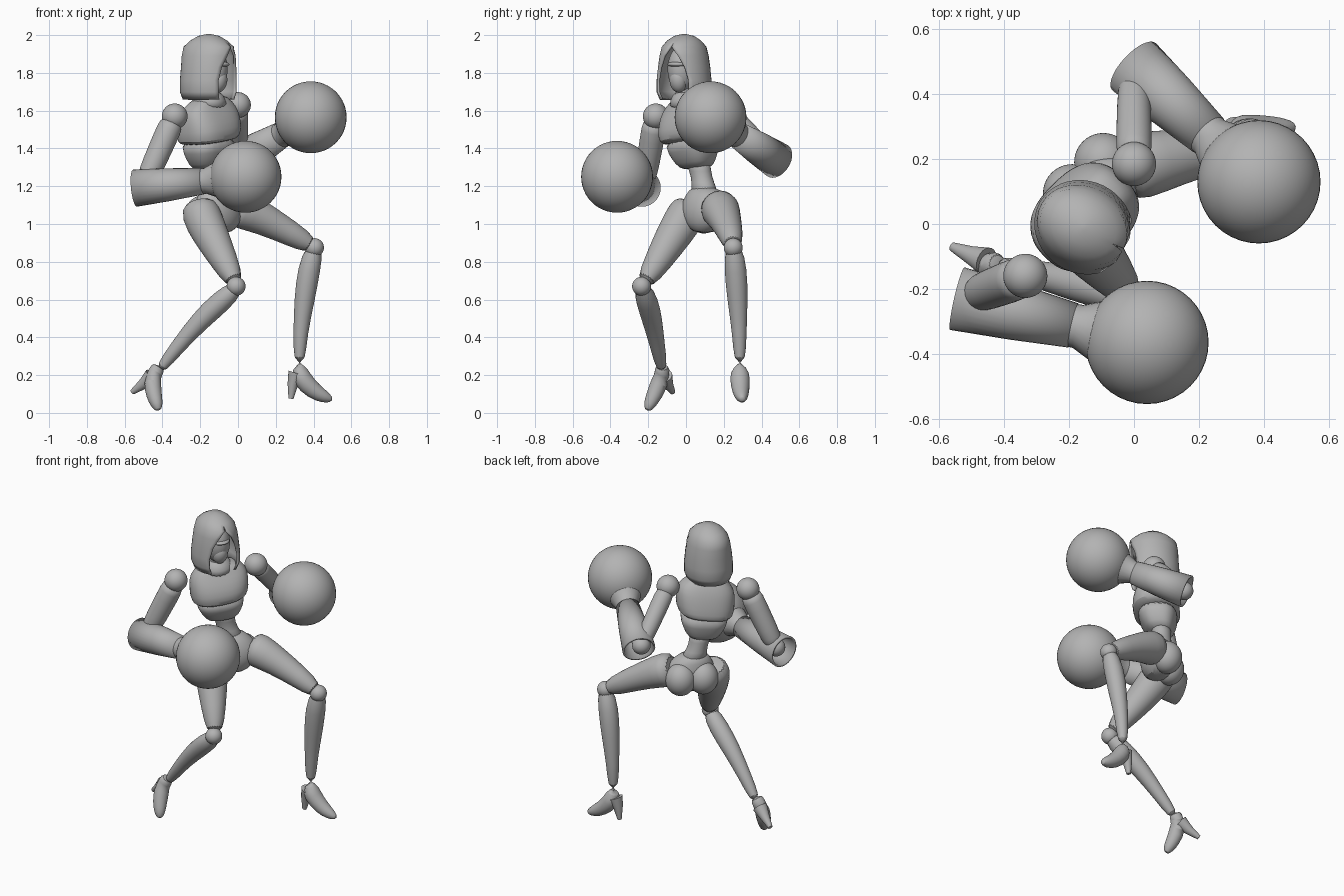
import bpy, bmesh, math
from mathutils import Vector, Matrix

cube = bpy.data.objects.get("Cube")
if cube:
    bpy.data.objects.remove(cube, do_unlink=True)

grey = bpy.data.materials.new("plain_grey")
grey.use_nodes = True
COLOUR = (0.45, 0.45, 0.45, 1)
grey.diffuse_color = COLOUR
for node in grey.node_tree.nodes:
    if node.type == 'BSDF_PRINCIPLED':
        node.inputs["Base Color"].default_value = COLOUR


def finish(name, bm, subsurf=0, thick=0):
    """Turn a bmesh into a smooth shaded object with modifiers."""
    bmesh.ops.recalc_face_normals(bm, faces=bm.faces)
    mesh = bpy.data.meshes.new(name)
    bm.to_mesh(mesh)
    bm.free()
    mesh.materials.append(grey)
    ob = bpy.data.objects.new(name, mesh)
    bpy.context.collection.objects.link(ob)
    bpy.ops.object.select_all(action='DESELECT')
    ob.select_set(True)
    bpy.context.view_layer.objects.active = ob
    bpy.ops.object.shade_smooth_by_angle(angle=math.radians(40))
    if thick:
        mod = ob.modifiers.new("thickness", 'SOLIDIFY')
        mod.thickness = thick
        mod.offset = 0
    if subsurf:
        mod = ob.modifiers.new("rounding", 'SUBSURF')
        mod.levels = mod.render_levels = subsurf
    return ob


def skin(bm, rings, closed=True, caps=True):
    """Bridge rows of points with quads."""
    rows = [[bm.verts.new(p) for p in ring] for ring in rings]
    n = len(rows[0])
    for a, b in zip(rows, rows[1:]):
        for i in range(n if closed else n - 1):
            j = (i + 1) % n
            bm.faces.new((a[i], a[j], b[j], b[i]))
    if caps:
        bm.faces.new(rows[0])
        bm.faces.new(rows[-1])


def tube(name, path, subsurf=1, caps=True, thick=0, segs=20):
    """Round limb through (x, y, z, radius) points."""
    pts = [Vector(p[:3]) for p in path]
    rings = []
    for i, p in enumerate(pts):
        d = pts[min(i + 1, len(pts) - 1)] - pts[max(i - 1, 0)]
        q = d.to_track_quat('Z', 'Y')
        rings.append([p + q @ Vector((math.cos(a), math.sin(a), 0)) * path[i][3]
                      for a in (math.tau * k / segs for k in range(segs))])
    bm = bmesh.new()
    skin(bm, rings, caps=caps)
    return finish(name, bm, subsurf, thick)


def ellipsoid(name, centre, size, yaw=0, tilt=0):
    bm = bmesh.new()
    bmesh.ops.create_uvsphere(bm, u_segments=40, v_segments=24, radius=1)
    m = (Matrix.Translation(centre) @ Matrix.Rotation(yaw, 4, 'Z')
         @ Matrix.Rotation(tilt, 4, 'Y') @ Matrix.Diagonal((*size, 1)))
    bm.transform(m)
    return finish(name, bm)


def body_loft(name, sections, roll=0.0, power=0.75, subsurf=1):
    """Boxy torso sections (x, y, z, half width, half depth), turned to the body's facing."""
    rings = []
    for x, y, z, w, d in sections:
        ring = []
        for k in range(24):
            a = math.tau * k / 24
            c, s = math.cos(a), math.sin(a)
            u = math.copysign(abs(c) ** power, c) * w
            v = math.copysign(abs(s) ** power, s) * d
            ring.append(Vector((x, y, z + roll * u)) + SIDE * u + FRONT * v)
        rings.append(ring)
    bm = bmesh.new()
    skin(bm, rings)
    return finish(name, bm, subsurf)


R = math.sqrt(0.5)
SIDE = Vector((R, R, 0))
FRONT = Vector((R, -R, 0))

# Torso
body_loft("upper_chest", [
    (-0.16, 0.03, 1.43, 0.135, 0.125), (-0.155, 0.025, 1.45, 0.165, 0.14),
    (-0.15, 0.02, 1.50, 0.175, 0.14), (-0.155, 0.02, 1.58, 0.175, 0.115),
    (-0.16, 0.02, 1.63, 0.155, 0.085), (-0.155, 0.01, 1.68, 0.08, 0.06)], roll=0.14)
body_loft("ribs", [
    (-0.16, 0.06, 1.29, 0.075, 0.06), (-0.155, 0.05, 1.32, 0.105, 0.085),
    (-0.155, 0.04, 1.38, 0.135, 0.11), (-0.155, 0.03, 1.46, 0.155, 0.13)], roll=0.1)
body_loft("waist", [
    (-0.155, 0.06, 1.34, 0.075, 0.065), (-0.15, 0.075, 1.28, 0.06, 0.055),
    (-0.14, 0.09, 1.22, 0.058, 0.055), (-0.12, 0.1, 1.15, 0.09, 0.075)], power=1)
body_loft("pelvis", [
    (-0.13, 0.095, 1.2, 0.065, 0.06), (-0.11, 0.1, 1.16, 0.115, 0.085),
    (-0.1, 0.1, 1.08, 0.16, 0.11), (-0.095, 0.1, 1.0, 0.12, 0.095),
    (-0.09, 0.1, 0.95, 0.05, 0.06)], power=1)
hip = Vector((-0.1, 0.1, 1.05))
for label, s in (("left", 1), ("right", -1)):
    ellipsoid(label + "_buttock", hip - FRONT * 0.06 + SIDE * 0.068 * s,
              (0.09, 0.09, 0.1))

# Legs
tube("left_thigh", [(-0.03, 0.17, 1.09, 0.095), (0.02, 0.18, 1.08, 0.108),
                    (0.13, 0.205, 1.03, 0.087), (0.28, 0.235, 0.95, 0.068),
                    (0.40, 0.25, 0.88, 0.048)])
tube("left_shin", [(0.41, 0.25, 0.89, 0.045), (0.375, 0.263, 0.76, 0.062),
                   (0.352, 0.273, 0.6, 0.055), (0.33, 0.283, 0.42, 0.038),
                   (0.325, 0.285, 0.26, 0.031)])
tube("right_thigh", [(-0.21, 0.03, 1.12, 0.08), (-0.2, 0.01, 1.06, 0.108),
                     (-0.15, -0.06, 0.95, 0.098), (-0.07, -0.15, 0.8, 0.073),
                     (-0.01, -0.225, 0.68, 0.048)])
tube("right_shin", [(0.0, -0.235, 0.67, 0.045), (-0.09, -0.205, 0.59, 0.06),
                    (-0.2, -0.178, 0.49, 0.054), (-0.32, -0.15, 0.35, 0.039),
                    (-0.42, -0.125, 0.22, 0.031)])
ellipsoid("left_knee", (0.405, 0.25, 0.875), (0.05, 0.05, 0.05))
ellipsoid("right_knee", (-0.01, -0.235, 0.67), (0.05, 0.05, 0.05))

# High heeled shoes
tube("left_shoe", [(0.325, 0.285, 0.285, 0.036), (0.32, 0.285, 0.24, 0.044),
                   (0.335, 0.285, 0.18, 0.055), (0.40, 0.29, 0.115, 0.046),
                   (0.46, 0.295, 0.083, 0.034), (0.5, 0.3, 0.068, 0.013)])
tube("left_heel", [(0.31, 0.285, 0.21, 0.045), (0.29, 0.285, 0.15, 0.028),
                   (0.28, 0.285, 0.075, 0.013)], subsurf=0)
tube("right_shoe", [(-0.415, -0.125, 0.25, 0.036), (-0.44, -0.125, 0.215, 0.044),
                    (-0.455, -0.14, 0.16, 0.052), (-0.445, -0.17, 0.09, 0.043),
                    (-0.428, -0.195, 0.04, 0.032), (-0.42, -0.205, 0.012, 0.014)])
tube("right_heel", [(-0.455, -0.115, 0.195, 0.044), (-0.505, -0.095, 0.15, 0.028),
                    (-0.56, -0.07, 0.11, 0.014)], subsurf=0)

# Arms: shoulder ball, upper arm, open sleeve, cuff and round glove
ARMS = {
    "left": ((0.0, 0.185, 1.63), (0.0, 0.46, 1.35), (0.0, 0.485, 1.335),
             (0.385, 0.13, 1.565), 0.054),
    "right": ((-0.335, -0.16, 1.57), (-0.495, -0.22, 1.21), (-0.545, -0.23, 1.19),
              (0.04, -0.365, 1.25), 0.064)}
for label, (shoulder, elbow, sleeve_end, glove, r) in ARMS.items():
    sh, el, se, gl = map(Vector, (shoulder, elbow, sleeve_end, glove))
    ellipsoid(label + "_shoulder", sh, (0.068,) * 3)
    tube(label + "_upper_arm", [(*sh.lerp(el, t), r * k) for t, k in
                                ((0.08, 0.9), (0.15, 1.05), (0.5, 1), (0.85, 0.95), (1, 0.7))])
    ellipsoid(label + "_elbow", el, (0.055,) * 3)
    aim = (gl - se).normalized()
    wrist = gl - aim * 0.235
    tube(label + "_sleeve", [(*se, 0.093), (*se.lerp(wrist, 0.5), 0.081),
                             (*wrist, 0.064)], subsurf=0, caps=False, thick=0.012, segs=28)
    tube(label + "_forearm", [(*el, 0.05), (*wrist, 0.045)], subsurf=0)
    tube(label + "_cuff", [(*(gl - aim * t), k) for t, k in
                           ((0.26, 0.068), (0.22, 0.068), (0.17, 0.09), (0.15, 0.1))], subsurf=0)
    ellipsoid(label + "_glove", gl, (0.19,) * 3)

# Neck, head and mask
YAW = math.radians(-30)
HEAD = Vector((-0.155, -0.01, 0))
AHEAD = Vector((math.cos(YAW), math.sin(YAW), 0))
tube("neck", [(-0.16, 0.01, 1.62, 0.065), (-0.155, 0, 1.7, 0.05),
              (-0.145, -0.01, 1.8, 0.05)], subsurf=0)
ellipsoid("head", HEAD + AHEAD * 0.02 + Vector((0, 0, 1.82)), (0.085, 0.075, 0.125), YAW)
ellipsoid("visor", HEAD + AHEAD * 0.035 + Vector((0, 0, 1.845)), (0.083, 0.066, 0.02), YAW)
ellipsoid("chin_mask", HEAD + AHEAD * 0.065 + Vector((0, 0, 1.755)), (0.04, 0.045, 0.06),
          YAW, 0.25)

# Hood with a pointed opening: (height, depth, width, opening half angle)
HOOD = [(2.0, 0.008, 0.008, 0), (1.99, 0.055, 0.05, 0), (1.965, 0.1, 0.083, 0),
        (1.935, 0.135, 0.105, 2), (1.89, 0.143, 0.118, 20), (1.83, 0.145, 0.128, 34),
        (1.76, 0.15, 0.136, 42), (1.7, 0.15, 0.136, 42), (1.66, 0.135, 0.12, 38)]
rings = []
for z, d, w, gap in HOOD:
    g = math.radians(gap)
    ring = []
    for k in range(33):
        a = g + (math.tau - 2 * g) * k / 32
        p = Vector((math.cos(a) * d, math.sin(a) * w, 0))
        p.rotate(Matrix.Rotation(YAW, 3, 'Z'))
        ring.append(HEAD + p + Vector((0, 0, z)))
    rings.append(ring)
bm = bmesh.new()
skin(bm, rings, closed=False, caps=False)
bmesh.ops.remove_doubles(bm, verts=bm.verts, dist=0.0008)
bmesh.ops.holes_fill(bm, edges=[e for e in bm.edges if e.is_boundary
                                and min(v.co.z for v in e.verts) > 1.995], sides=40)
finish("hood", bm, thick=0.012)

# Scarf folds between hood and chest
tube("collar", [(-0.155, 0.01, 1.62, 0.11), (-0.15, 0, 1.67, 0.085),
                (-0.145, -0.005, 1.71, 0.06)], subsurf=1)
